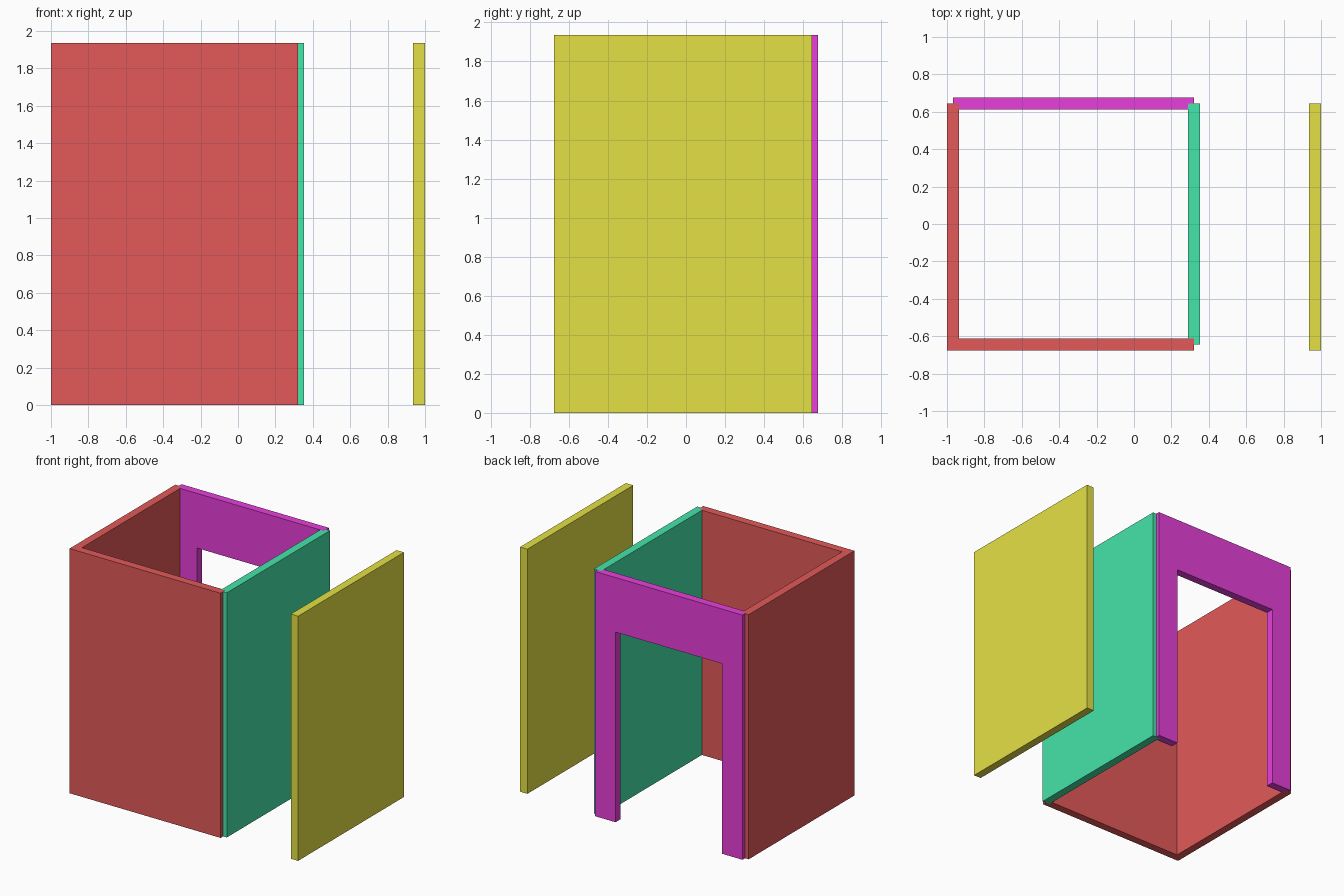
import bpy, bmesh

if "Cube" in bpy.data.objects:
    bpy.data.objects.remove(bpy.data.objects["Cube"])

H = 1.935            # wall height
T = 0.032            # half wall thickness
X0, X1, Y = -0.968, 0.322, 0.645   # wall centre lines


def material(name, color):
    m = bpy.data.materials.new(name)
    m.diffuse_color = (*color, 1)
    m.use_nodes = True
    m.node_tree.nodes["Principled BSDF"].inputs["Base Color"].default_value = m.diffuse_color
    return m


def extruded(name, outline, direction, mat):
    """Closed outline swept along a direction."""
    bm = bmesh.new()
    face = bm.faces.new([bm.verts.new(p) for p in outline])
    res = bmesh.ops.extrude_face_region(bm, geom=[face])
    top = [g for g in res["geom"] if isinstance(g, bmesh.types.BMVert)]
    bmesh.ops.translate(bm, verts=top, vec=direction)
    bmesh.ops.recalc_face_normals(bm, faces=bm.faces)
    mesh = bpy.data.meshes.new(name)
    bm.to_mesh(mesh)
    bm.free()
    mesh.materials.append(mat)
    obj = bpy.data.objects.new(name, mesh)
    bpy.context.collection.objects.link(obj)
    return obj


def slab(name, x0, x1, y0, y1, mat):
    return extruded(name, [(x0, y0, 0), (x1, y0, 0), (x1, y1, 0), (x0, y1, 0)],
                    (0, 0, H), mat)


red = material("red", (0.77, 0.1, 0.1))
green = material("green", (0.06, 0.78, 0.4))
magenta = material("magenta", (0.8, 0.05, 0.7))
yellow = material("yellow", (0.78, 0.75, 0.06))

# L-shaped front and left wall
corner = [(X0 - T, -Y - T), (X1, -Y - T), (X1, -Y + T),
          (X0 + T, -Y + T), (X0 + T, Y), (X0 - T, Y)]
extruded("corner_wall", [(x, y, 0) for x, y in corner], (0, 0, H), red)

# Right wall
slab("right_wall", X1 - T, X1 + T, -Y, Y, green)

# Back wall with doorway
LEG, DOOR = 0.18, 1.503
arch = [(X0, 0), (X0 + LEG, 0), (X0 + LEG, DOOR), (X1 - LEG, DOOR),
        (X1 - LEG, 0), (X1, 0), (X1, H), (X0, H)]
extruded("doorway_wall", [(x, Y - T, z) for x, z in arch], (0, 2 * T, 0), magenta)

# Detached panel
slab("separate_panel", 1 - 2 * T, 1, -Y - T, Y, yellow)
